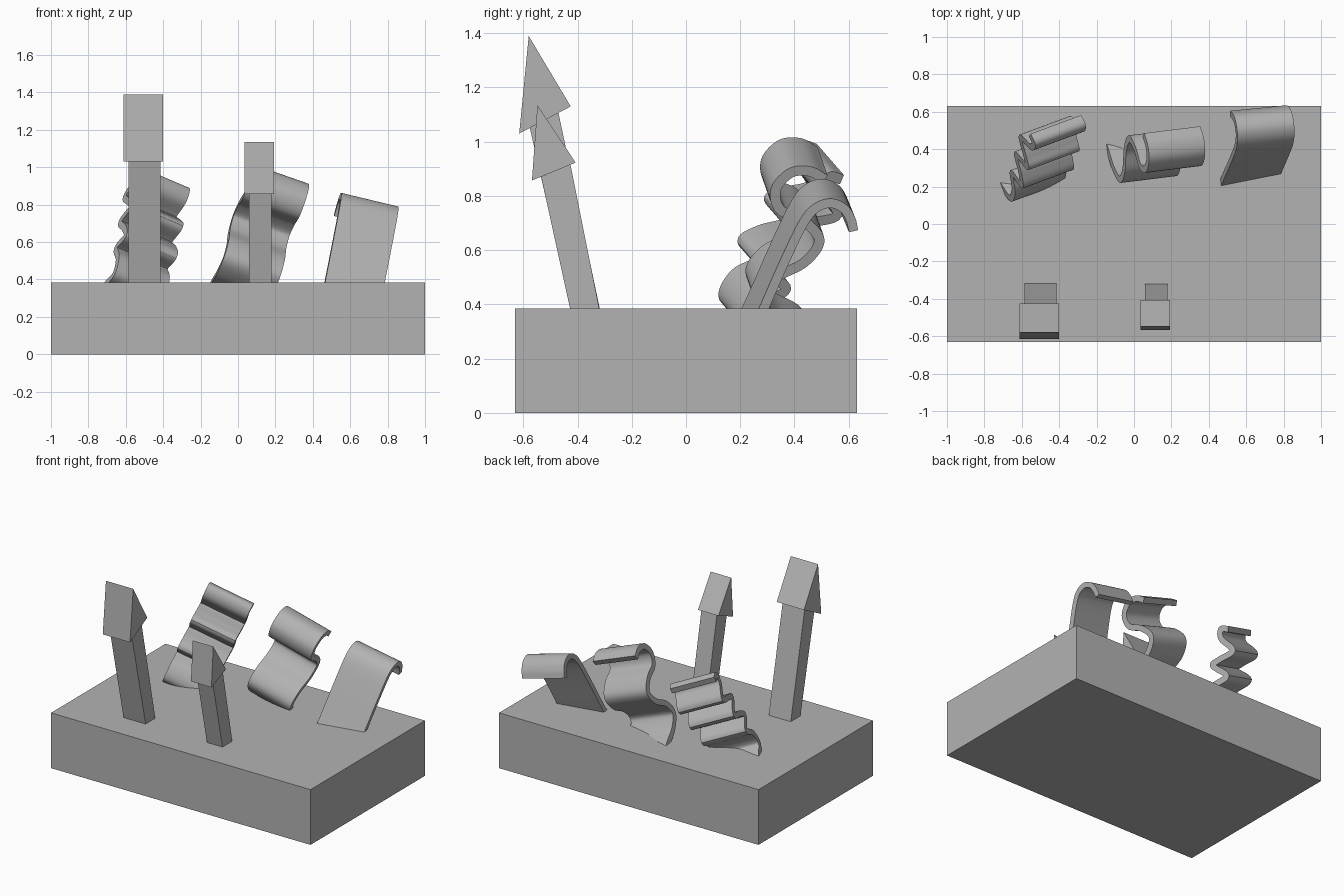
import bpy
from mathutils import Vector

cube = bpy.data.objects.get("Cube")
if cube:
    bpy.data.objects.remove(cube)

grey = bpy.data.materials.new("plain grey")
grey.use_nodes = True
colour = (0.45, 0.45, 0.45, 1)
grey.diffuse_color = colour
grey.node_tree.nodes["Principled BSDF"].inputs["Base Color"].default_value = colour


def make(name, verts, faces, smooth=False):
    mesh = bpy.data.meshes.new(name)
    mesh.from_pydata(verts, [], faces)
    obj = bpy.data.objects.new(name, mesh)
    bpy.context.collection.objects.link(obj)
    mesh.materials.append(grey)
    bpy.ops.object.select_all(action='DESELECT')
    obj.select_set(True)
    bpy.context.view_layer.objects.active = obj
    # Make all faces point outward
    bpy.ops.object.mode_set(mode='EDIT')
    bpy.ops.mesh.select_all(action='SELECT')
    bpy.ops.mesh.normals_make_consistent(inside=False)
    bpy.ops.object.mode_set(mode='OBJECT')
    if smooth:
        bpy.ops.object.shade_smooth_by_angle()
    return obj


def prism(name, outline, x0, x1):
    """Extrude a (y, z) outline along x."""
    n = len(outline)
    verts = [(x, y, z) for x in (x0, x1) for y, z in outline]
    faces = [tuple(range(n)), tuple(range(n, 2 * n))]
    faces += [(i, (i + 1) % n, n + (i + 1) % n, n + i) for i in range(n)]
    return make(name, verts, faces)


def spline(points, steps=8):
    """Smooth curve through the given points."""
    p = [Vector(q) for q in points]
    p = [2 * p[0] - p[1]] + p + [2 * p[-1] - p[-2]]
    out = []
    for a, b, c, d in zip(p, p[1:], p[2:], p[3:]):
        for k in range(steps):
            t = k / steps
            out.append(0.5 * (2 * b + (c - a) * t + (2 * a - 5 * b + 4 * c - d) * t**2
                              + (3 * b - a - 3 * c + d) * t**3))
    return out + [p[-2]]


def ribbon(name, path, anchor, width, thick):
    """Thick sheet: a (y, z) path in the plane square to the width vector."""
    w = Vector(width)
    ax, ay, az = anchor
    pts = [Vector((ax - (w.y * (q.x - ay) + w.z * (q.y - az)) / w.x, q.x, q.y))
           for q in spline(path)]
    verts, faces = [], []
    for i, p in enumerate(pts):
        tangent = pts[min(i + 1, len(pts) - 1)] - pts[max(i - 1, 0)]
        n = tangent.cross(w).normalized() * thick / 2
        verts += [p + n, p - n, p - n + w, p + n + w]
    for i in range(len(pts) - 1):
        a = 4 * i
        for k in range(4):
            j = (k + 1) % 4
            faces.append((a + k, a + j, a + 4 + j, a + 4 + k))
    last = 4 * (len(pts) - 1)
    faces += [(0, 1, 2, 3), tuple(range(last, last + 4))]
    return make(name, verts, faces, smooth=True)


# Base block
prism("base", [(-0.63, 0), (0.63, 0), (0.63, 0.385), (-0.63, 0.385)], -1, 1)

# Leaning posts with wedge heads
prism("large_post", [(-0.405, 0.3), (-0.3, 0.3), (-0.471, 1.11), (-0.578, 1.06)], -0.585, -0.415)
prism("large_post_head", [(-0.58, 1.39), (-0.615, 1.03), (-0.425, 1.13)], -0.612, -0.402)
prism("small_post", [(-0.409, 0.3), (-0.303, 0.3), (-0.427, 0.92), (-0.534, 0.87)], 0.06, 0.18)
prism("small_post_head", [(-0.548, 1.135), (-0.568, 0.857), (-0.407, 0.923)], 0.035, 0.193)

# Tightly waved sheet
ribbon("wavy_sheet",
       [(0.24, 0.35), (0.19, 0.385), (0.137, 0.435), (0.18, 0.515), (0.27, 0.57), (0.207, 0.635),
        (0.27, 0.675), (0.37, 0.71), (0.305, 0.79), (0.36, 0.815), (0.46, 0.845),
        (0.412, 0.93), (0.43, 0.985), (0.475, 0.975)],
       (-0.705, 0.195, 0.385), (0.27, 0.1, -0.115), 0.038)

# Loosely curved sheet
ribbon("s_curved_sheet",
       [(0.44, 0.33), (0.40, 0.385), (0.30, 0.44), (0.238, 0.52), (0.29, 0.6), (0.4, 0.66),
        (0.455, 0.74), (0.40, 0.81), (0.31, 0.855), (0.295, 0.93), (0.35, 0.99),
        (0.42, 0.995), (0.475, 0.965)],
       (-0.145, 0.41, 0.385), (0.3, 0.037, -0.105), 0.038)

# Hooked sheet
ribbon("hooked_sheet",
       [(0.225, 0.25), (0.287, 0.385), (0.36, 0.55), (0.43, 0.695), (0.475, 0.752),
        (0.53, 0.773), (0.58, 0.755), (0.607, 0.715), (0.618, 0.67)],
       (0.785, 0.27, 0.385), (-0.305, -0.03, 0.073), 0.035)
